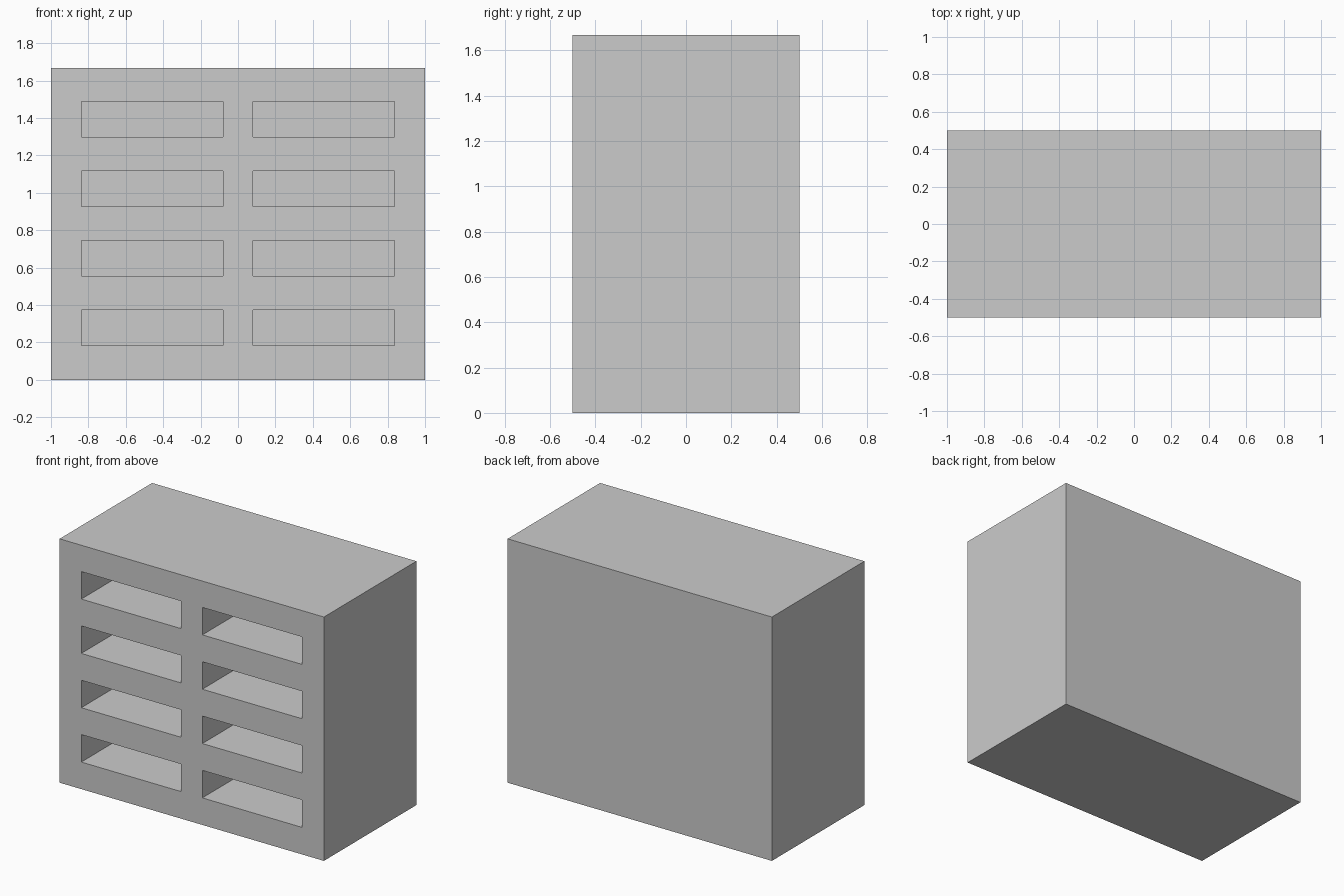
import bpy, bmesh
from mathutils import Matrix, Vector

if "Cube" in bpy.data.objects:
    bpy.data.objects.remove(bpy.data.objects["Cube"])

WIDTH, DEPTH, HEIGHT = 2.0, 1.0, 1.668
HOLE_W, HOLE_H = 0.755, 0.188
HOLE_X = 0.458              # centre of each column
HOLE_Z, PITCH = 0.279, 0.3716   # lowest row centre and row spacing
BACK_WALL = 0.16


def add_box(bm, lo, hi):
    lo, hi = Vector(lo), Vector(hi)
    size = Matrix.Diagonal((hi - lo).to_4d())
    size[3][3] = 1
    bmesh.ops.create_cube(bm, size=1, matrix=Matrix.Translation((lo + hi) / 2) @ size)


def make_object(name, bm):
    mesh = bpy.data.meshes.new(name)
    bm.to_mesh(mesh)
    bm.free()
    obj = bpy.data.objects.new(name, mesh)
    bpy.context.collection.objects.link(obj)
    return obj


# Solid cabinet body
bm = bmesh.new()
add_box(bm, (-WIDTH / 2, -DEPTH / 2, 0), (WIDTH / 2, DEPTH / 2, HEIGHT))
cabinet = make_object("cabinet", bm)

# Two columns of four pigeonholes, open at the front only
bm = bmesh.new()
for side in (-1, 1):
    for row in range(4):
        x, z = side * HOLE_X, HOLE_Z + row * PITCH
        add_box(bm, (x - HOLE_W / 2, -DEPTH / 2 - 0.1, z - HOLE_H / 2),
                (x + HOLE_W / 2, DEPTH / 2 - BACK_WALL, z + HOLE_H / 2))
cutter = make_object("pigeonhole_cutter", bm)
cutter.hide_render = True
cutter.display_type = 'WIRE'

cut = cabinet.modifiers.new("pigeonholes", 'BOOLEAN')
cut.operation = 'DIFFERENCE'
cut.solver = 'EXACT'
cut.object = cutter
